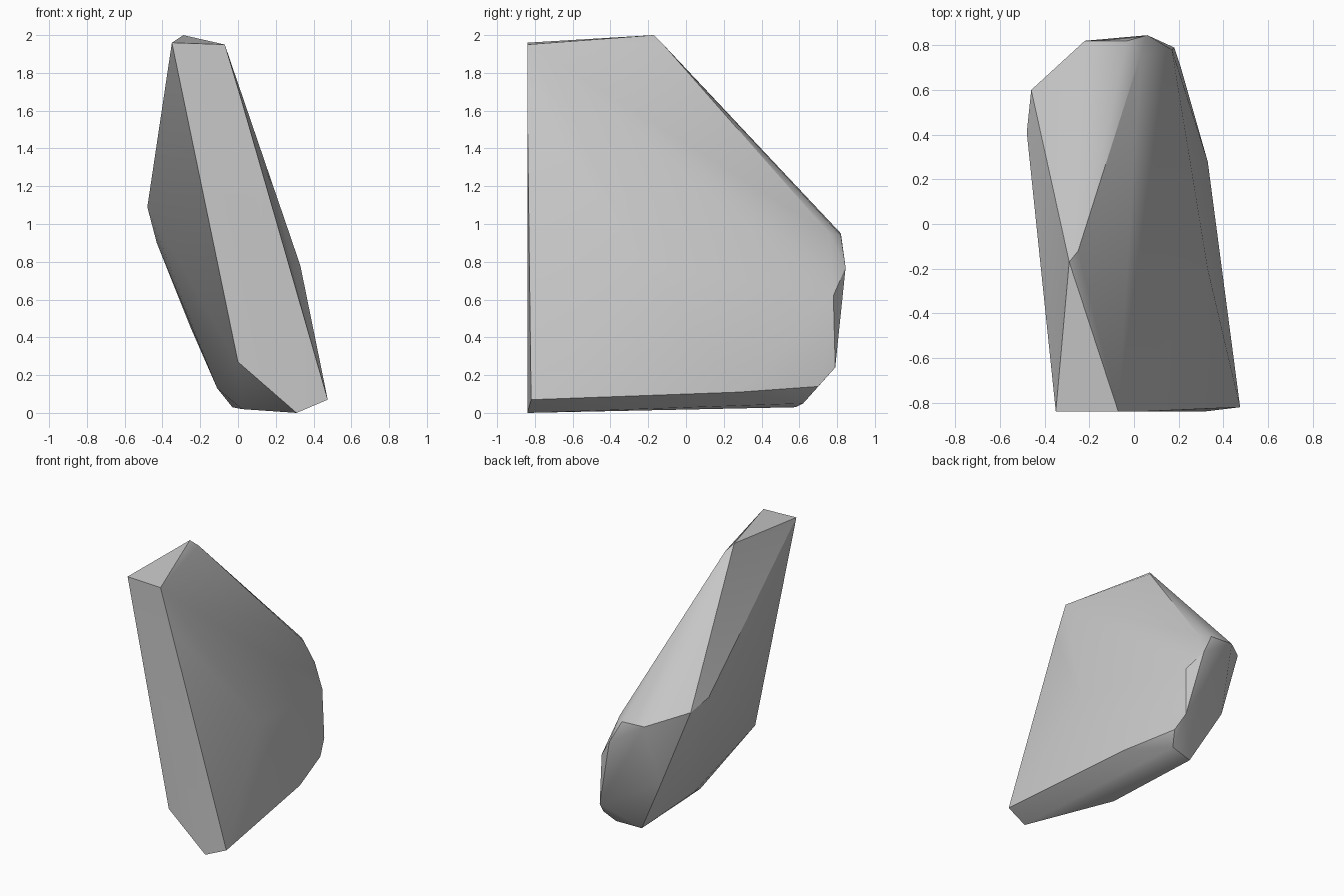
import bpy
import bmesh
import math

# Remove the default cube only
cube = bpy.data.objects.get("Cube")
if cube:
    bpy.data.objects.remove(cube, do_unlink=True)


def make_material(name, color):
    mat = bpy.data.materials.new(name)
    mat.use_nodes = True
    mat.diffuse_color = color
    for node in mat.node_tree.nodes:
        if node.type == 'BSDF_PRINCIPLED':
            node.inputs["Base Color"].default_value = color
            node.inputs["Roughness"].default_value = 0.8
    return mat


def make_hull(name, corner_groups, mat, smooth_angle):
    """Wrap a tight faceted skin around the corner groups."""
    bm = bmesh.new()
    for group in corner_groups:
        for corner in group:
            bm.verts.new(corner)
    result = bmesh.ops.convex_hull(bm, input=list(bm.verts))
    loose = {v for v in result["geom_interior"] + result["geom_unused"]
             if isinstance(v, bmesh.types.BMVert) and not v.link_faces}
    bmesh.ops.delete(bm, geom=list(loose), context='VERTS')
    bmesh.ops.recalc_face_normals(bm, faces=list(bm.faces))
    # Merge nearly coplanar triangles into clean facets
    bmesh.ops.dissolve_limit(bm, angle_limit=math.radians(1.5),
                             verts=list(bm.verts), edges=list(bm.edges))
    mesh = bpy.data.meshes.new(name)
    bm.to_mesh(mesh)
    bm.free()
    mesh.materials.append(mat)
    obj = bpy.data.objects.new(name, mesh)
    bpy.context.collection.objects.link(obj)
    bpy.ops.object.select_all(action='DESELECT')
    obj.select_set(True)
    bpy.context.view_layer.objects.active = obj
    bpy.ops.object.shade_smooth_by_angle(angle=math.radians(smooth_angle))
    return obj


# Sloping triangular crown
crown = [(-.35, -.84, 1.96), (-.07, -.84, 1.95), (-.29, -.17, 2)]

# Flat front facet, below the crown
front_facet = [(.02, -.84, 1.65), (.475, -.82, .07),
               (.31, -.84, 0), (0, -.84, .27)]

# Shoulder on the left-leaning flank
outer_flank = [(-.48, .41, 1.09), (-.46, .6, 1.04), (-.43, .55, .9),
               (-.25, .67, .45), (-.11, .05, .13)]

# Rounded ridge running down from the crown to the back
back_ridge = [(-.25, -.12, 1.95), (.03, .76, .95)]

# Blunt facet at the back
back_facet = [(-.22, .82, .95), (-.03, .82, .94), (.06, .845, .77),
              (.17, .78, .62), (.18, .79, .24)]

# Swell and lower rim of the broad flank
broad_flank = [(.33, -.2, .78), (.33, .28, .11), (.21, .7, .14)]

# Narrow underside
underside = [(.16, .62, .05), (-.03, .58, .03), (.02, -.2, .02)]

stone = make_material("stone_grey", (.58, .58, .58, 1))
make_hull("rock_shard",
          [crown, front_facet, outer_flank, back_ridge, back_facet,
           broad_flank, underside],
          stone, 27)
